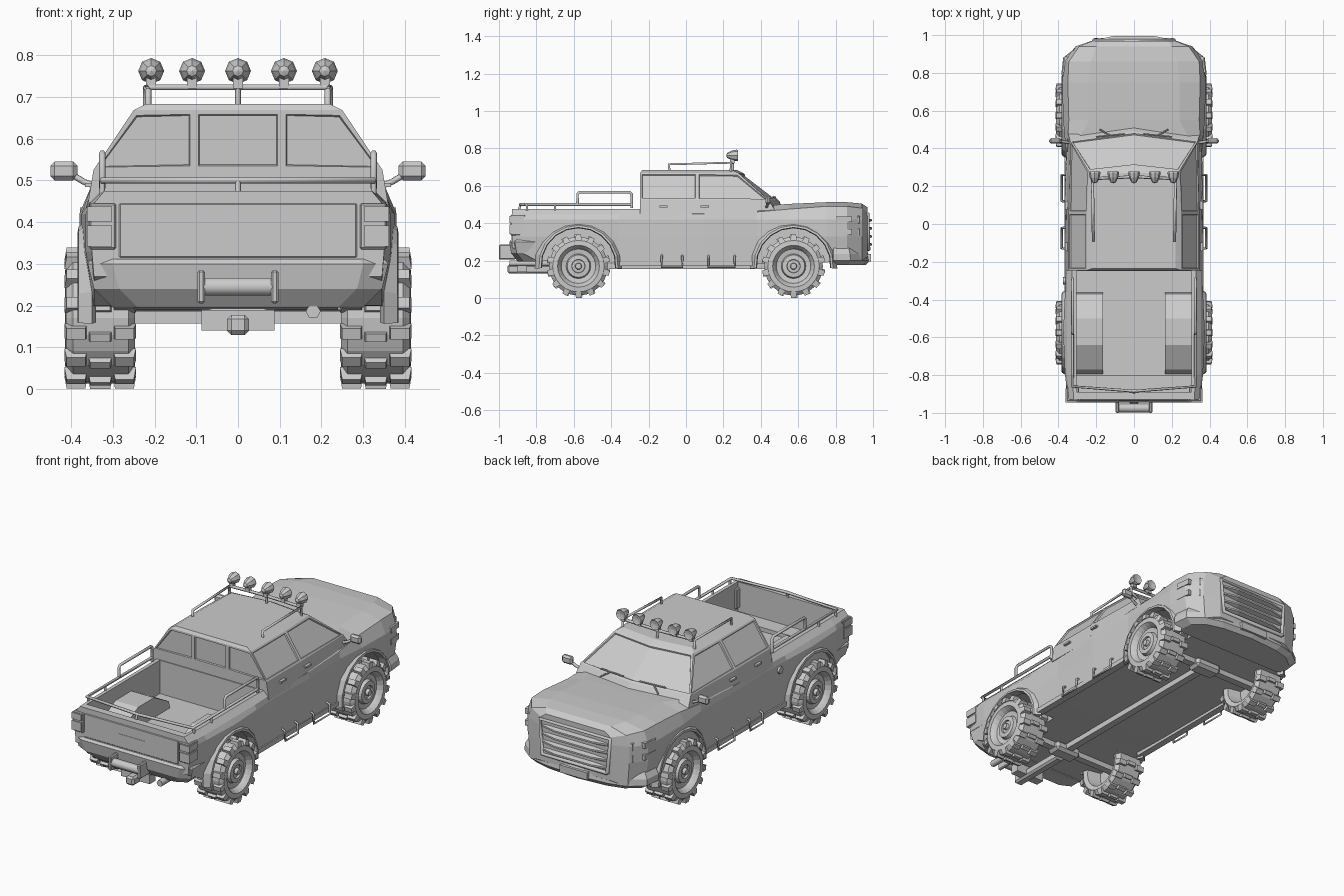
import bpy, bmesh, math
from mathutils import Vector, Matrix

if "Cube" in bpy.data.objects:
    bpy.data.objects.remove(bpy.data.objects["Cube"])


def finish(name, bm):
    bmesh.ops.recalc_face_normals(bm, faces=bm.faces[:])
    me = bpy.data.meshes.new(name)
    bm.to_mesh(me)
    bm.free()
    ob = bpy.data.objects.new(name, me)
    bpy.context.collection.objects.link(ob)
    return ob


def loft(name, rings, mirror=False, insets=()):
    """Skin closed rings; mirror completes half rings across x=0."""
    bm = bmesh.new()
    if mirror:
        rings = [r + [(-x, y, z) for x, y, z in reversed(r) if x] for r in rings]
    vs = [[bm.verts.new(p) for p in r] for r in rings]
    n, faces = len(vs[0]), {}
    for i in range(len(vs) - 1):
        for j in range(n):
            k = (j + 1) % n
            faces[i, j] = bm.faces.new((vs[i][j], vs[i][k], vs[i + 1][k], vs[i + 1][j]))
    bm.faces.new(vs[0])
    bm.faces.new(vs[-1])
    bmesh.ops.recalc_face_normals(bm, faces=bm.faces[:])
    for group in insets:
        fs = [faces[g] for g in group]
        bmesh.ops.inset_region(bm, faces=fs, thickness=0.014, depth=0)
        bmesh.ops.inset_region(bm, faces=fs, thickness=0.004, depth=-0.007)
    return finish(name, bm)


def box(name, lo, hi, rot=0, bevel=0):
    lo, hi = Vector(lo), Vector(hi)
    bm = bmesh.new()
    bmesh.ops.create_cube(bm, size=1, matrix=Matrix.Translation((lo + hi) / 2)
                          @ Matrix.Rotation(rot, 4, 'Z') @ Matrix.Diagonal((*(hi - lo), 1)))
    if bevel:
        bmesh.ops.bevel(bm, geom=bm.edges[:], offset=bevel, segments=1, affect='EDGES')
    return finish(name, bm)


def tube(name, pts, r=0.007):
    cu = bpy.data.curves.new(name, 'CURVE')
    cu.dimensions, cu.bevel_depth, cu.bevel_resolution, cu.use_fill_caps = '3D', r, 1, True
    sp = cu.splines.new('POLY')
    sp.points.add(len(pts) - 1)
    for p, q in zip(sp.points, pts):
        p.co = (*q, 1)
    tmp = bpy.data.objects.new(name, cu)
    me = bpy.data.meshes.new_from_object(tmp)
    bpy.data.objects.remove(tmp)
    ob = bpy.data.objects.new(name, me)
    bpy.context.collection.objects.link(ob)
    return ob


def lathe(name, profile, n, matrix):
    """Spin (x, radius) profile around the x axis."""
    bm = bmesh.new()
    vs = [bm.verts.new((x, 0, r)) for x, r in profile]
    edges = [bm.edges.new(e) for e in zip(vs, vs[1:])]
    bmesh.ops.spin(bm, geom=vs + edges, cent=(0, 0, 0), axis=(1, 0, 0),
                   angle=math.tau, steps=n, use_duplicate=False)
    bmesh.ops.remove_doubles(bm, verts=bm.verts[:], dist=1e-4)
    bm.transform(matrix)
    return finish(name, bm)


def boolean(ob, cutter, op='DIFFERENCE'):
    m = ob.modifiers.new('cut', 'BOOLEAN')
    m.object, m.operation, m.solver = cutter, op, 'EXACT'
    dg = bpy.context.evaluated_depsgraph_get()
    dg.update()
    me = bpy.data.meshes.new_from_object(ob.evaluated_get(dg))
    ob.modifiers.clear()
    ob.data = me
    bpy.data.objects.remove(cutter)


def flip(pts, s):
    return [(s * x, y, z) for x, y, z in pts]


def sbox(name, s, lo, hi, rot=0, bevel=0):
    xs = sorted((s * lo[0], s * hi[0]))
    return box(name, (xs[0], *lo[1:]), (xs[1], *hi[1:]), rot * s, bevel)


SIDES = ((1, 'right'), (-1, 'left'))
AX = 0.575

# Lower body: y, top z, hood half width, shoulder half width + z, flank, sill, bottom z
stations = [(-.93, .475, .32, .345, .445, .35, .345, .27), (-.8, .475, .325, .355, .445, .365, .345, .2),
            (-.57, .475, .325, .355, .445, .375, .36, .19), (-.36, .475, .325, .355, .445, .365, .36, .19),
            (-.2, .475, .33, .355, .45, .36, .36, .185), (.1, .475, .33, .36, .45, .368, .365, .185),
            (.38, .49, .33, .355, .46, .36, .36, .185), (.55, .503, .24, .345, .475, .375, .36, .185),
            (.75, .512, .24, .35, .49, .38, .36, .19), (.86, .512, .23, .345, .49, .37, .35, .2),
            (.94, .505, .2, .29, .48, .31, .3, .2), (.97, .485, .18, .215, .46, .222, .22, .22)]
body = loft('lower_body', [[(0, y, zt), (wh, y, zt), (wt, y, zs), (wm, y, .42), (wm, y, .33), (wb, y, zb), (0, y, zb)]
                           for y, zt, wh, wt, zs, wm, wb, zb in stations], True)
# Open cargo bed, wheel humps and wheel wells
boolean(body, box('bed_cut', (-.305, -.89, .29), (.305, -.25, .6)))
for s, side in SIDES:
    hump = [(-.8, .28), (-.77, .33), (-.64, .4), (-.5, .4), (-.37, .33), (-.36, .28)]
    boolean(body, loft('hump', [[(s * x, y, z) for y, z in hump] for x in (.165, .315)]), 'UNION')
for s, side in SIDES:
    for y in (-AX, AX):
        boolean(body, lathe('well', [(.24, 0), (.24, .203), (.5, .203), (.5, 0)], 16,
                            Matrix.Translation((0, y, .177)) @ Matrix.Diagonal((s, 1, 1, 1))))


# Cab with inset window panes
def cab_ring(z, x, xf, yb, ym, ys, yc):
    return [(.105, yb, z), (x, yb, z), (x, ym, z), (xf, ys, z), (0, yc, z)]


loft('cab', [cab_ring(.43, .362, .355, -.245, .06, .5, .56), cab_ring(.525, .346, .338, -.245, .06, .44, .49),
             cab_ring(.668, .25, .24, -.245, .06, .28, .305), cab_ring(.683, .22, .215, -.235, .06, .25, .275)],
     True, [[(1, 0)], [(1, 7)], [(1, 8)], [(1, 1)], [(1, 2)], [(1, 5)], [(1, 6)], [(1, 3), (1, 4)]])

# Front bumper, grille and front plate
plan = [(0, .982), (.2, .967), (.3, .94), (.375, .88), (.385, .79), (.35, .775), (0, .775)]
loft('front_bumper', [[(x * a, .775 + (y - .775) * b, z) for x, y in plan]
                      for a, b, z in ((.9, .9, .175), (1, 1, .2), (1, .97, .235), (.95, .9, .268))], True)
box('front_plate', (-.085, .96, .195), (.085, .988, .235))
for i in range(4):
    z = .285 + i * .043
    loft('grille_bar', [[(x, .96, z - .015), (x, y, z - .003), (x, y, z + .006), (x, .96, z + .015)]
                        for x, y in ((-.2, .975), (-.11, .995), (.11, .995), (.2, .975))])
tube('grille_frame', [(-.2, .975, .26), (-.215, .97, .45), (.215, .97, .45), (.2, .975, .26), (-.2, .975, .26)], .011)

# Rear bumper, pull bar, tow hitch, plate
loft('rear_bumper', [[(0, yb, z), (w - .06, yb, z), (w, yb + .03, z), (w, -.8, z), (0, -.8, z)]
                     for w, yb, z in ((.3, -.9, .195), (.345, -.935, .24), (.36, -.945, .3), (.35, -.935, .312))], True)
tube('pull_bar', [(-.085, -.975, .245), (.085, -.975, .245)], .024)
for x in (-.088, .088):
    box('pull_bar_bracket', (x - .009, -1, .205), (x + .009, -.91, .285), bevel=.005)
box('hitch_beam', (-.088, -.9, .14), (.088, -.85, .19))
box('hitch_receiver', (-.026, -.955, .13), (.026, -.6, .178), bevel=.01)
tube('exhaust_tip', [(.18, -.945, .186), (.18, -.7, .186)], .018)
box('rear_plate', (-.08, -.936, .355), (.08, -.92, .39))
box('tailgate_panel', (-.285, -.934, .315), (.285, -.91, .445), bevel=.003)

# Underbody: shaft, axles, differentials
box('drive_shaft', (-.02, -.6, .155), (.02, .6, .185))
for y in (-AX, AX):
    box('axle', (-.33, y - .02, .157), (.33, y + .02, .187))
    box('differential', (-.08, y - .045, .14), (.08, y + .045, .195), bevel=.015)

# Wheels: faceted tyre and hub, with chunky staggered lugs
tyre = [(.33, 0), (.33, .095), (.255, .11), (.247, .135), (.262, .157), (.395, .157), (.412, .138), (.414, .112),
        (.398, .1), (.384, .092), (.38, .066), (.398, .06), (.4, .036), (.39, .034), (.392, .018), (.408, .015), (.408, 0)]
for s, side in SIDES:
    for y, end in ((-AX, 'rear'), (AX, 'front')):
        M = Matrix.Translation((0, y, .17)) @ Matrix.Diagonal((s, 1, 1, 1))
        lathe(f'{end}_{side}_wheel', tyre, 24, M)
        bm = bmesh.new()
        for i in range(14):
            for x, w, d, a, zc in ((.272, .056, .036, 0, .154), (.33, .06, .026, .06, .155), (.388, .056, .036, 0, .154)):
                R = M @ Matrix.Rotation(math.tau * i / 14 + a, 4, 'X') @ Matrix.Translation((x, 0, zc))
                c = bmesh.ops.create_cube(bm, size=1, matrix=Matrix.Diagonal((w, d, .03, 1)))['verts']
                for v in c:
                    if v.co.z > 0:
                        v.co.x *= .8
                        v.co.y *= .75
                bmesh.ops.transform(bm, matrix=R, verts=c)
        finish(f'{end}_{side}_tread', bm)
        # faceted arch flare
        arcs = [math.radians(-5 + 19 * k) for k in range(11)]
        loft(f'{end}_{side}_arch', [[(s * x, y + r * math.cos(t), .177 + r * math.sin(t)) for x, r in
                                     ((.34, .196), (.384, .2), (.382, .212), (.35, .235))] for t in arcs])

# Paired side details
for s, side in SIDES:
    # tail lights: frame and two lamps
    sbox(f'{side}_tail_frame', s, (.292, -.938, .335), (.356, -.86, .445), bevel=.004)
    for z in (.342, .402):
        sbox(f'{side}_tail_lamp', s, (.302, -.944, z), (.362, -.87, z + (.05 if z < .4 else .035)))
    # head lights wrapping the corner
    for z in (.33, .395):
        sbox(f'{side}_head_light', s, (.225, .916, z), (.325, .946, z + .045), rot=-.4, bevel=.005)
        sbox(f'{side}_side_lamp', s, (.335, .8, z + .01), (.374, .885, z + .04), rot=.12)
    # mirror
    sbox(f'{side}_mirror', s, (.385, .425, .5), (.449, .455, .545), bevel=.01)
    tube(f'{side}_mirror_arm', flip([(.34, .43, .485), (.37, .435, .497), (.4, .44, .515)], s), .008)
    # door handles and hanging steps
    for y in (-.12, .1):
        sbox(f'{side}_handle', s, (.345, y - .022, .484), (.366, y + .022, .494))
    for a, b in ((-.13, -.02), (.12, .26)):
        tube(f'{side}_step', flip([(.35, a, .23), (.378, a, .22), (.382, a, .165), (.382, b, .165),
                                   (.378, b, .22), (.35, b, .23)], s), .006)
    sbox(f'{side}_sill', s, (.33, -.37, .17), (.368, .38, .195))
    # bed hoop and rail posts
    tube(f'{side}_bed_hoop', flip([(.325, -.29, .48), (.325, -.29, .555), (.325, -.3, .565), (.325, -.57, .565),
                                   (.325, -.58, .555), (.325, -.58, .5)], s), .008)
    for y in (-.7, -.85):
        tube(f'{side}_rail_post', flip([(.325, y, .465), (.325, y, .5)], s))
    # roof rack side rail
    tube(f'{side}_roof_rail', flip([(.215, -.09, .675), (.215, -.09, .715), (.22, .24, .723), (.22, .24, .67)], s), .008)
    # wiper
    tube(f'{side}_wiper', flip([(.05, .477, .54), (.2, .462, .538)], s), .004)
    tube(f'{side}_wiper_arm', flip([(.18, .5, .512), (.13, .47, .542)], s), .004)
tube('fuel_cap', [(-.35, -.3, .39), (-.375, -.3, .39)], .02)

# Rails joining both sides, and the lamp bar
tube('bed_rail', [(.325, -.29, .5), (.325, -.86, .5), (0, -.885, .5), (-.325, -.86, .5), (-.325, -.29, .5)], .008)
tube('bed_rail_post', [(0, -.895, .465), (0, -.885, .5)])
tube('lamp_bar', [(-.22, .24, .723), (0, .25, .723), (.22, .24, .723)], .008)
tube('lamp_bar_post', [(0, .25, .675), (0, .25, .723)])
lamp = [(-.035, 0), (-.03, .013), (-.005, .026), (.02, .031), (.027, .029), (.024, .023), (.02, 0)]
for x in (-.208, -.11, 0, .11, .208):
    lathe('roof_lamp', lamp, 8, Matrix.Translation((x, .25, .762)) @ Matrix.Rotation(math.pi / 2, 4, 'Z'))
    box('lamp_stem', (x - .012, .235, .72), (x + .012, .26, .745))
